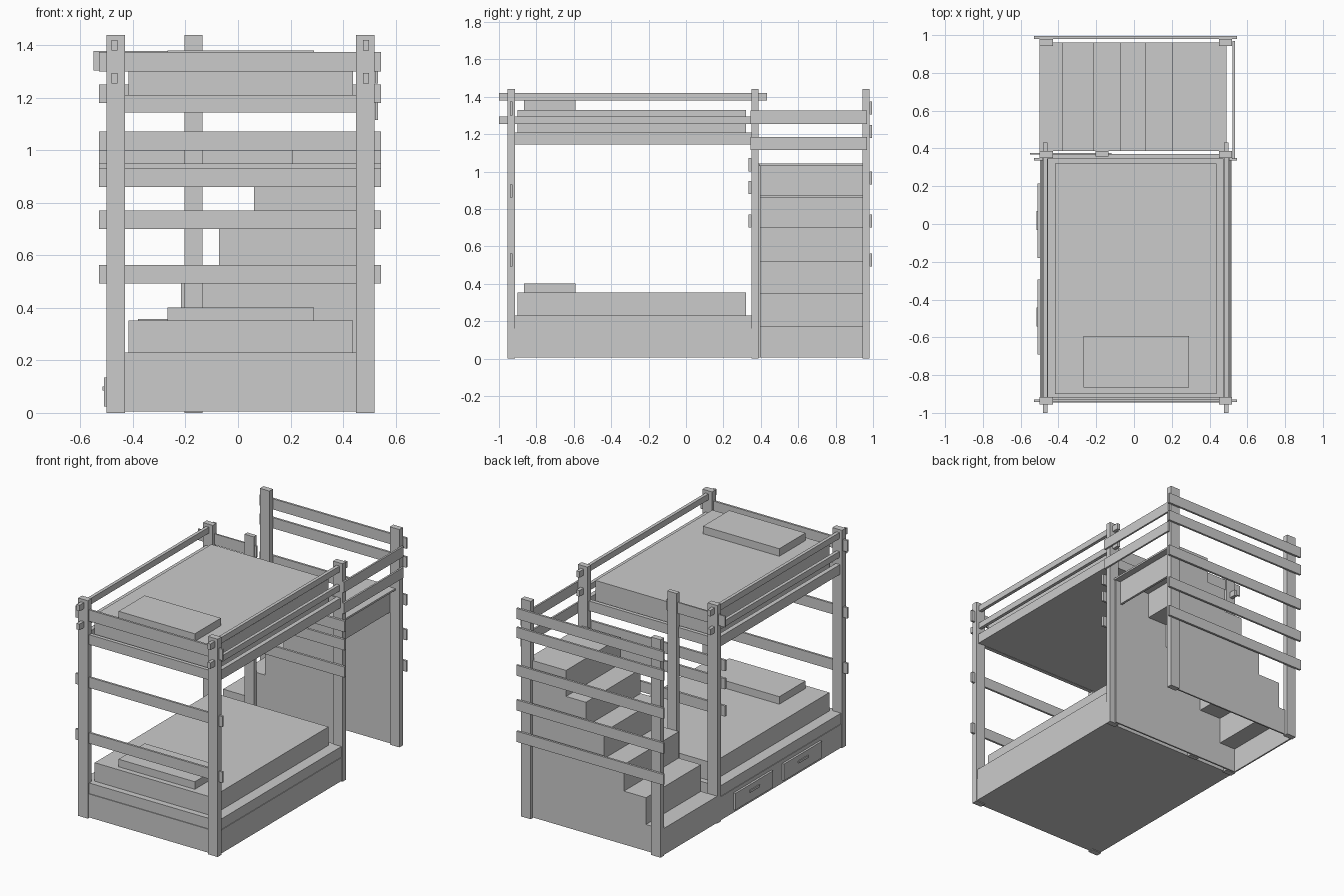
import bpy, bmesh

if "Cube" in bpy.data.objects:
    bpy.data.objects.remove(bpy.data.objects["Cube"])


def box(name, x0, x1, y0, y1, z0, z1):
    """Axis-aligned box given by its limits."""
    bm = bmesh.new()
    bmesh.ops.create_cube(bm, size=1)
    for v in bm.verts:
        v.co.x = x1 if v.co.x > 0 else x0
        v.co.y = y1 if v.co.y > 0 else y0
        v.co.z = z1 if v.co.z > 0 else z0
    me = bpy.data.meshes.new(name)
    bm.to_mesh(me)
    bm.free()
    ob = bpy.data.objects.new(name, me)
    bpy.context.collection.objects.link(ob)
    return ob


def panel(name, profile, y0, y1):
    """Outline in x-z extruded along y."""
    bm = bmesh.new()
    f = bm.faces.new([bm.verts.new((x, y0, z)) for x, z in profile])
    ext = bmesh.ops.extrude_face_region(bm, geom=[f])
    for v in ext["geom"]:
        if isinstance(v, bmesh.types.BMVert):
            v.co.y = y1
    bmesh.ops.recalc_face_normals(bm, faces=bm.faces)
    me = bpy.data.meshes.new(name)
    bm.to_mesh(me)
    bm.free()
    ob = bpy.data.objects.new(name, me)
    bpy.context.collection.objects.link(ob)


# Corner posts: front, middle and back pairs, plus the stair post
for row, y0, y1 in (("front", -.955, -.915), ("middle", .35, .387), ("back", .943, .98)):
    box(row + "_left_post", -.5, -.43, y0, y1, 0, 1.44)
    box(row + "_right_post", .45, .52, y0, y1, 0, 1.44)
box("stair_post", -.203, -.135, .358, .387, 0, 1.44)

# Cross planks running between posts
for i, (z0, z1) in enumerate(((1.3, 1.375), (.86, .93), (.492, .563))):
    box(f"front_plank_{i}", -.53, .545, -.942, -.928, z0, z1)
for i, (z0, z1) in enumerate(((1.0, 1.072), (.88, .95), (.7, .77))):
    box(f"middle_plank_{i}", -.53, .545, .335, .35, z0, z1)
for i, (z0, z1) in enumerate(((1.305, 1.375), (1.18, 1.25), (.93, 1.0), (.7, .77), (.492, .563))):
    box(f"back_plank_{i}", -.53, .545, .98, .994, z0, z1)
box("short_stair_plank", -.55, -.12, .367, .377, 1.305, 1.378)

# Guard rails along both long sides
for side, x in (("left", -.47), ("right", .488)):
    for i, z in enumerate((1.275, 1.40)):
        box(f"{side}_guard_rail_{i}", x - .011, x + .011, -1.0, .432, z - .02, z + .02)

# Guard planks on the right of the stairs
for i, (z0, z1) in enumerate(((1.255, 1.325), (1.115, 1.185))):
    box(f"stair_guard_plank_{i}", .522, .534, .345, .968, z0, z1)

# Lower bed base and upper bed frame
box("lower_base", -.497, .515, -.945, .36, .005, .16)
box("lower_frame", -.493, .511, -.94, .358, .16, .23)
box("upper_base", -.455, .475, -.935, .36, 1.147, 1.165)
for side, x0, x1 in (("left", -.485, -.455), ("right", .475, .505)):
    box(side + "_upper_board", x0, x1, -.93, .365, 1.145, 1.21)
for end, y0, y1 in (("front", -.94, -.915), ("back", .345, .37)):
    box(end + "_upper_board", -.455, .475, y0, y1, 1.145, 1.21)

# Mattresses and pillows
for level, z0, z1 in (("lower", .23, .352), ("upper", 1.165, 1.33)):
    box(level + "_mattress", -.418, .438, -.9, .32, z0, z1)
    box(level + "_pillow", -.268, .29, -.865, -.592, z1, z1 + .05)

# Drawers with handles on the left side
for i, (y0, y1) in enumerate(((-.69, -.295), (-.18, .215))):
    box(f"drawer_front_{i}", -.511, -.495, y0, y1, .025, .135)
    m = (y0 + y1) / 2
    box(f"drawer_handle_{i}", -.517, -.51, m - .05, m + .05, .085, .1)

# Staircase: stepped side panels, treads and risers, open at the right
xs = [-.5, -.38, -.218, -.072, .06, .205, .48]
zs = [.18, .357, .532, .71, .87, 1.042]
outline = [(.48, .005), (-.5, .005)]
for i, z in enumerate(zs):
    outline += [(xs[i], z), (xs[i + 1], z)]
panel("stair_front_panel", outline, .387, .397)
panel("stair_back_panel", outline, .95, .96)
for i, z in enumerate(zs):
    box(f"tread_{i}", xs[i], xs[i + 1] + .01, .39, .957, z - .012, z)
    box(f"riser_{i}", xs[i], xs[i] + .01, .39, .957, zs[i - 1] - .012 if i else .005, z - .002)
box("landing_support", .43, .445, .39, .957, .87, 1.035)
